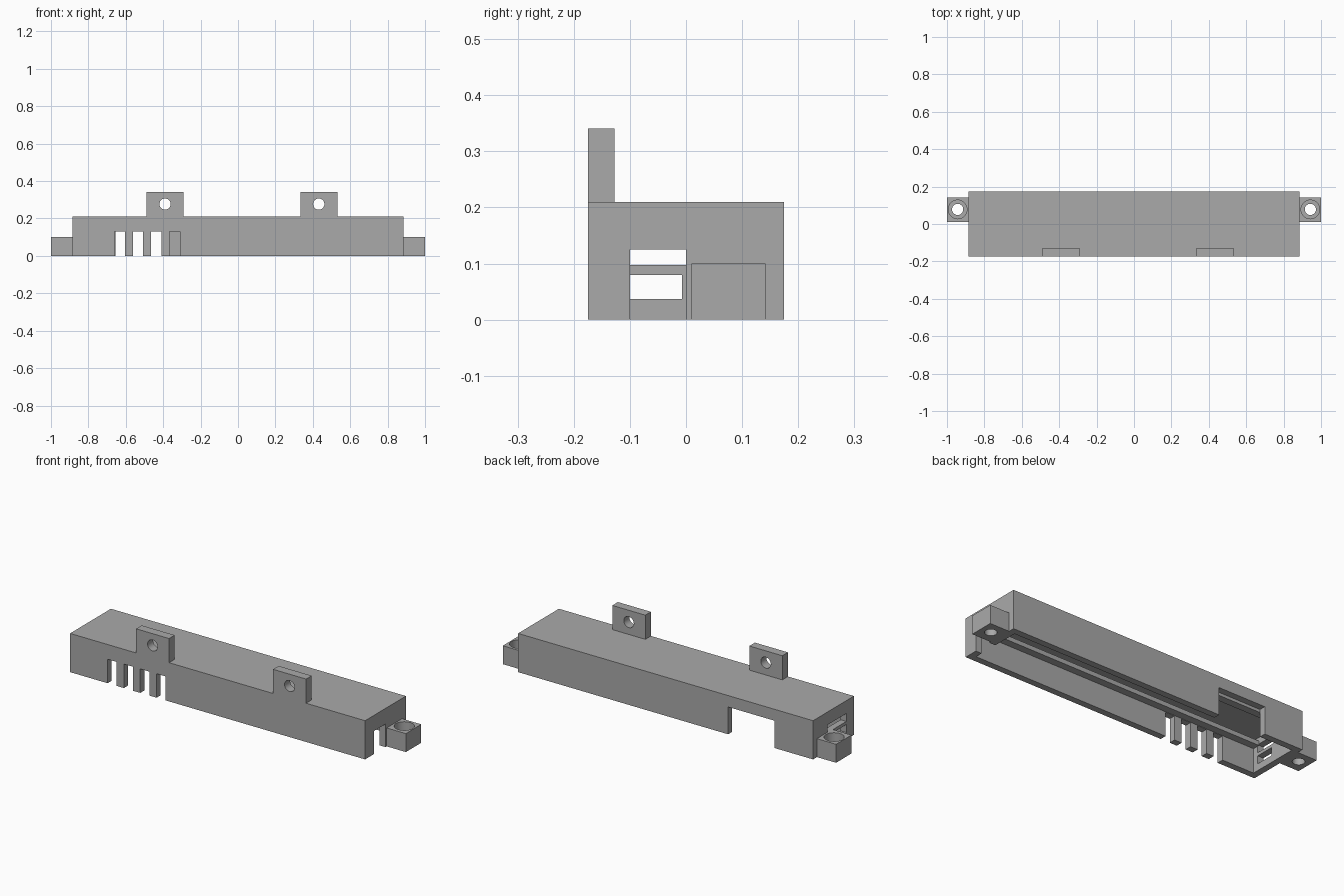
import bpy
import bmesh
from mathutils import Matrix, Vector

cube = bpy.data.objects.get("Cube")
if cube:
    bpy.data.objects.remove(cube, do_unlink=True)

grey = bpy.data.materials.new("plain_grey")
grey.use_nodes = True
COLOUR = (0.4, 0.4, 0.4, 1)
grey.diffuse_color = COLOUR
grey.node_tree.nodes["Principled BSDF"].inputs["Base Color"].default_value = COLOUR


def make_object(name, bm):
    mesh = bpy.data.meshes.new(name)
    bm.to_mesh(mesh)
    bm.free()
    mesh.materials.append(grey)
    obj = bpy.data.objects.new(name, mesh)
    bpy.context.collection.objects.link(obj)
    return obj


def box(name, x, y, z):
    """Box between the (low, high) limits on each axis."""
    bm = bmesh.new()
    size = [b - a for a, b in (x, y, z)]
    centre = Vector([(a + b) / 2 for a, b in (x, y, z)])
    bmesh.ops.create_cube(bm, size=1, matrix=Matrix.Translation(centre) @ Matrix.Diagonal((*size, 1)))
    return make_object(name, bm)


def cylinder(name, centre, radius, depth, axis="Z"):
    bm = bmesh.new()
    turn = Matrix.Rotation(1.5707963, 4, "X") if axis == "Y" else Matrix()
    bmesh.ops.create_cone(bm, cap_ends=True, segments=32, radius1=radius, radius2=radius,
                          depth=depth, matrix=Matrix.Translation(centre) @ turn)
    return make_object(name, bm)


def cut(target, cutter):
    """Subtract the cutter, apply the result and remove the cutter."""
    cutter.hide_render = True
    mod = target.modifiers.new("cut", "BOOLEAN")
    mod.operation = "DIFFERENCE"
    mod.solver = "EXACT"
    mod.object = cutter
    graph = bpy.context.evaluated_depsgraph_get()
    graph.update()
    mesh = bpy.data.meshes.new_from_object(target.evaluated_get(graph))
    target.modifiers.clear()
    target.data = mesh
    bpy.data.objects.remove(cutter, do_unlink=True)


def smooth(obj):
    bpy.ops.object.select_all(action="DESELECT")
    obj.select_set(True)
    bpy.context.view_layer.objects.active = obj
    bpy.ops.object.shade_smooth_by_angle()


L, W, H, T = 0.885, 0.175, 0.21, 0.035
IN_L, IN_W = L - T, W - T

# Hollow housing, open underneath
housing = box("housing", (-L, L), (-W, W), (0, H))
cut(housing, box("cavity", (-IN_L, IN_L), (-IN_W, IN_W), (-0.1, H - T)))

# Comb of four slots in the front wall
for i in range(4):
    left = -0.66 + i * 0.098
    cut(housing, box("comb_slot", (left, left + 0.055), (-0.2, -0.12), (-0.1, 0.13)))

# Wide notch in the back wall and cable notch in the left end
cut(housing, box("back_notch", (-0.655, -0.375), (0.12, 0.2), (-0.1, 0.148)))
cut(housing, box("end_notch", (0.8, 1), (-0.1, 0), (-0.1, 0.125)))

# Two windows in the right end
cut(housing, box("upper_window", (-1, -0.8), (-0.11, 0.05), (0.097, 0.14)))
cut(housing, box("lower_window", (-1, -0.8), (-0.11, -0.007), (0.037, 0.08)))

# Inner rails along both long walls
for side, label in ((-1, "front"), (1, "back")):
    y = sorted((side * 0.1, side * IN_W))
    box(label + "_rail", (-IN_L, IN_L), y, (0.132, 0.156))

# Upright mounting tabs with a bolt hole
for x, label in ((-0.39, "right"), (0.432, "left")):
    tab = box(label + "_mounting_tab", (x - 0.099, x + 0.099), (-W, -0.127), (H, 0.341))
    cut(tab, cylinder("tab_hole", (x, -0.15, 0.277), 0.03, 0.2, "Y"))
    smooth(tab)

# Screw ears with a counterbored hole on each end
for side, label in ((-1, "right"), (1, "left")):
    x = sorted((side * L, side * 1.0))
    ear = box(label + "_screw_ear", x, (0.01, 0.142), (0, 0.1))
    cut(ear, cylinder("screw_hole", (side * 0.943, 0.078, 0.05), 0.03, 0.3))
    cut(ear, cylinder("screw_head_bore", (side * 0.943, 0.078, 0.1), 0.05, 0.1))
    smooth(ear)
